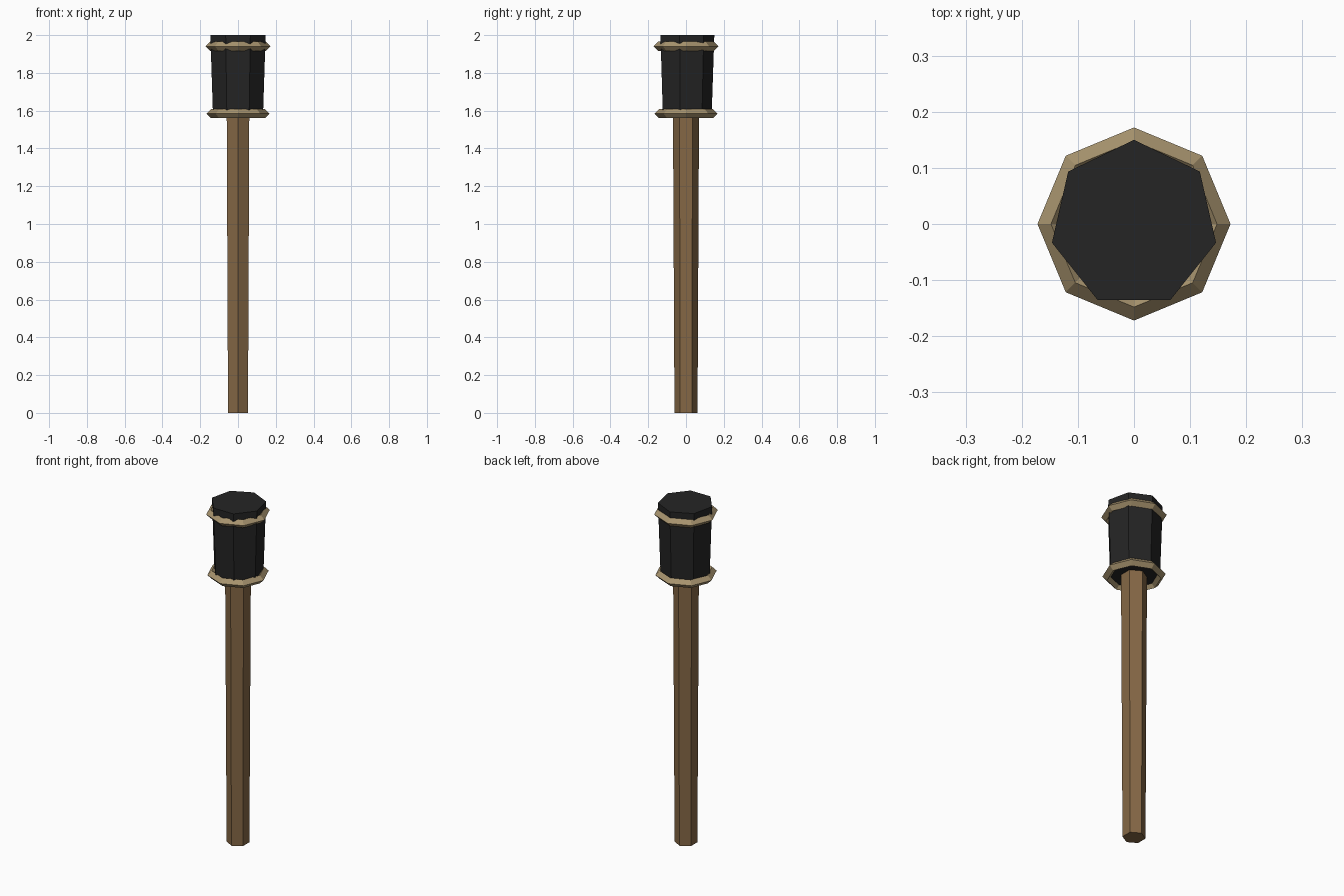
import bpy
import bmesh
from math import sin, cos, pi

if "Cube" in bpy.data.objects:
    bpy.data.objects.remove(bpy.data.objects["Cube"])


def material(name, color):
    mat = bpy.data.materials.new(name)
    mat.diffuse_color = (*color, 1)
    mat.use_nodes = True
    mat.node_tree.nodes["Principled BSDF"].inputs["Base Color"].default_value = mat.diffuse_color
    return mat


WOOD = material("brown wood", (0.235, 0.138, 0.060))
BAND = material("tan band", (0.39, 0.295, 0.157))
HEAD = material("charcoal black", (0.018, 0.018, 0.018))


def lathe(name, profile, sides, mat, closed=False):
    """Sweep (radius, z) points round z, with one corner on +y."""
    bm = bmesh.new()
    rows = [[bm.verts.new((r * sin(2 * pi * i / sides), r * cos(2 * pi * i / sides), z))
             for i in range(sides)] for r, z in profile]
    pairs = list(zip(rows, rows[1:]))
    if closed:
        pairs.append((rows[-1], rows[0]))
    else:
        bm.faces.new(rows[0])
        bm.faces.new(rows[-1])
    for a, b in pairs:
        for i in range(sides):
            j = (i + 1) % sides
            bm.faces.new((a[i], a[j], b[j], b[i]))
    bmesh.ops.recalc_face_normals(bm, faces=bm.faces)
    mesh = bpy.data.meshes.new(name)
    bm.to_mesh(mesh)
    bm.free()
    mesh.materials.append(mat)
    obj = bpy.data.objects.new(name, mesh)
    bpy.context.collection.objects.link(obj)
    return obj


def band(name, radius, z, t=0.024):
    """Ring with a diamond cross-section."""
    lathe(name, [(radius + t, z), (radius, z + t), (radius - t, z), (radius, z - t)],
          8, BAND, closed=True)


# Hexagonal shaft, widening upward into the head
lathe("handle", [(0.061, 0), (0.069, 1.59)], 6, WOOD)
# Seven-sided head
lathe("head", [(0.136, 1.58), (0.15, 2.0)], 7, HEAD)
# Bands round the head
band("lower_band", 0.142, 1.584)
band("upper_band", 0.148, 1.941)
